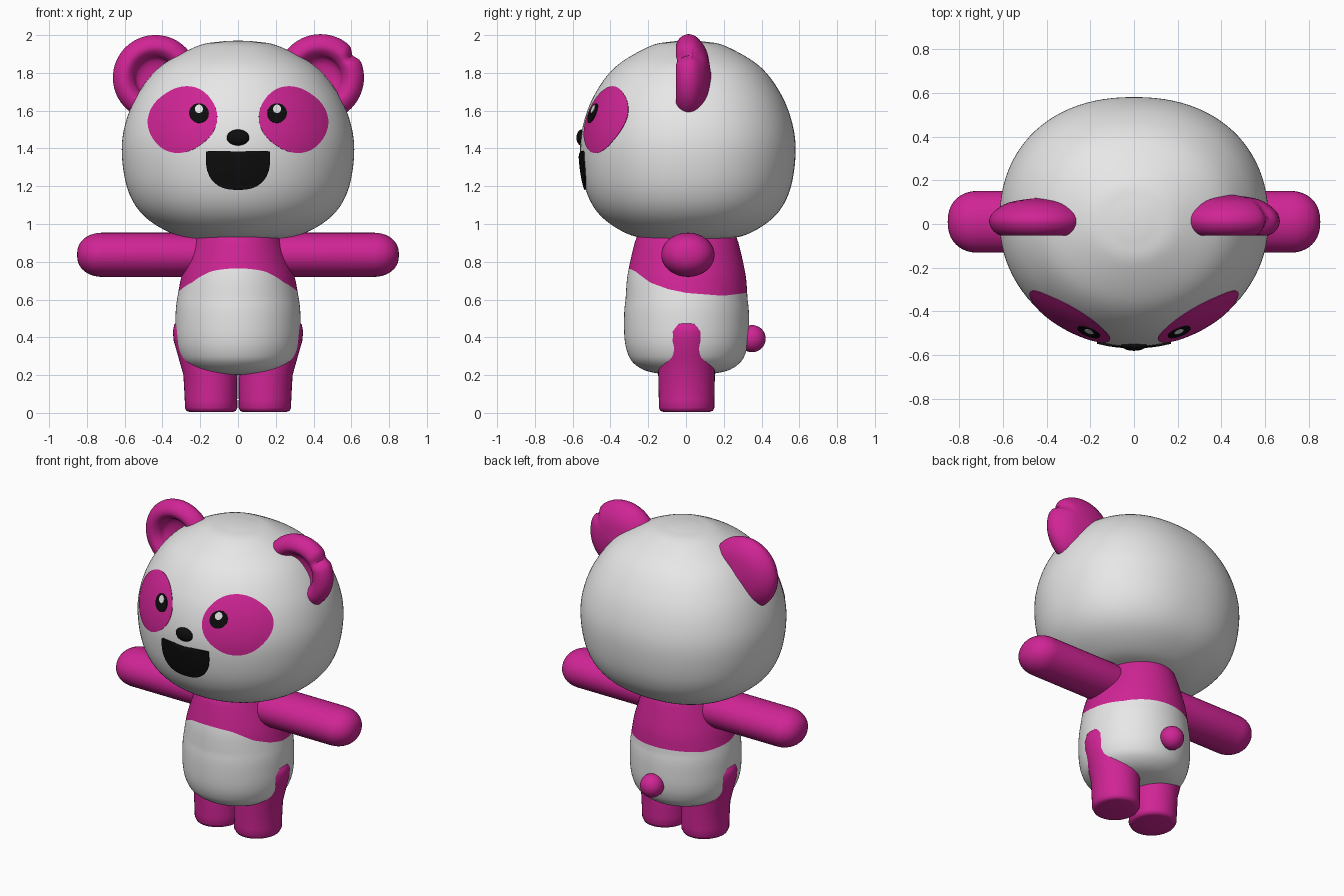
import bpy, bmesh, math
from mathutils import Vector
from mathutils.bvhtree import BVHTree

if "Cube" in bpy.data.objects:
    bpy.data.objects.remove(bpy.data.objects["Cube"])

TAU = 2 * math.pi


def material(name, rgb):
    m = bpy.data.materials.new(name)
    m.diffuse_color = (*rgb, 1)
    m.use_nodes = True
    m.node_tree.nodes["Principled BSDF"].inputs["Base Color"].default_value = m.diffuse_color
    return m


PINK = material("magenta", (0.63, 0.018, 0.30))
WHITE = material("white", (0.8, 0.8, 0.8))
BLACK = material("black", (0.004, 0.004, 0.004))


def spline(pts, steps=6):
    """Smooth curve through 2D points."""
    out = []
    for i in range(len(pts) - 1):
        p0, p1 = Vector(pts[max(i - 1, 0)]), Vector(pts[i])
        p2, p3 = Vector(pts[i + 1]), Vector(pts[min(i + 2, len(pts) - 1)])
        for k in range(steps):
            t = k / steps
            out.append(0.5 * (2 * p1 + (p2 - p0) * t + (2 * p0 - 5 * p1 + 4 * p2 - p3) * t * t
                              + (3 * p1 - p0 - 3 * p2 + p3) * t ** 3))
    return out + [Vector(pts[-1])]


def lerp_table(table, v):
    """Linear lookup in (key, value) pairs sorted by key."""
    for (a, fa), (b, fb) in zip(table, table[1:]):
        if v <= b:
            t = max(0, (v - a) / (b - a)) if b > a else 0
            return fa + (fb - fa) * t
    return table[-1][1]


def loft(name, rings, mats, split=None, angle=50):
    """Skin closed rings; bands from index split upward use the second material."""
    bm = bmesh.new()
    vs = [[bm.verts.new(p) for p in ring] for ring in rings]
    n = len(rings[0])
    for i in range(len(vs) - 1):
        for j in range(n):
            f = bm.faces.new((vs[i][j], vs[i][(j + 1) % n], vs[i + 1][(j + 1) % n], vs[i + 1][j]))
            f.material_index = int(split is not None and i >= split)
    bm.faces.new(vs[0][::-1])
    top = bm.faces.new(vs[-1])
    top.material_index = int(split is not None)
    bmesh.ops.recalc_face_normals(bm, faces=bm.faces)
    return finish(name, bm, mats, angle)


def finish(name, bm, mats, angle=50):
    me = bpy.data.meshes.new(name)
    bm.to_mesh(me)
    bm.free()
    for m in mats:
        me.materials.append(m)
    ob = bpy.data.objects.new(name, me)
    bpy.context.collection.objects.link(ob)
    bpy.ops.object.select_all(action='DESELECT')
    ob.select_set(True)
    bpy.context.view_layer.objects.active = ob
    bpy.ops.object.shade_smooth_by_angle(angle=math.radians(angle))
    return ob


def signed_pow(v, e):
    return math.copysign(abs(v) ** e, v)


def ball(name, centre, size, mat):
    bm = bmesh.new()
    bmesh.ops.create_uvsphere(bm, u_segments=32, v_segments=16, radius=1)
    for v in bm.verts:
        v.co = Vector(centre) + v.co * Vector(size)
    return finish(name, bm, [mat])


# Head: egg with a flattened base, a little squarer at the back
def head_ring(r, z, n=96):
    pts = []
    for j in range(n):
        c, s = math.cos(TAU * j / n), math.sin(TAU * j / n)
        e = 0.9 if s > 0 else 1.0
        pts.append((r * signed_pow(c, e), 0.01 + 0.927 * r * signed_pow(s, e), z))
    return pts


head_profile = spline([(0.002, 0.915), (0.2, 0.92), (0.35, 0.95), (0.5, 1.045), (0.583, 1.18),
                       (0.615, 1.37), (0.597, 1.53), (0.53, 1.69), (0.41, 1.835),
                       (0.22, 1.94), (0.1, 1.965), (0.002, 1.971)], 7)
head = loft("head", [head_ring(r, z) for r, z in head_profile], [WHITE])
head_tree = BVHTree.FromPolygons([v.co for v in head.data.vertices],
                                 [p.vertices[:] for p in head.data.polygons])


# Face details: thin plates that follow the front of the head
def face_plate(name, cx, cz, outline, mat, lift, rows=8):
    def on_head(x, z, h):
        hit, normal, _, _ = head_tree.ray_cast(Vector((x, -2, z)), Vector((0, 1, 0)))
        if normal.y > 0:
            normal = -normal
        return hit + normal * h
    rings = [[on_head(cx + dx * k, cz + dz * k, lift) for dx, dz in outline]
             for k in [0.02] + [i / rows for i in range(1, rows + 1)]]
    rings.append([on_head(cx + dx, cz + dz, -0.002) for dx, dz in outline])
    bm = bmesh.new()
    vs = [[bm.verts.new(p) for p in ring] for ring in rings]
    n = len(outline)
    for a, b in zip(vs, vs[1:]):
        for j in range(n):
            bm.faces.new((a[j], a[(j + 1) % n], b[(j + 1) % n], b[j]))
    bm.faces.new(vs[0][::-1])
    bmesh.ops.recalc_face_normals(bm, faces=bm.faces)
    if sum(f.normal.y * f.calc_area() for f in bm.faces) > 0:
        bmesh.ops.reverse_faces(bm, faces=bm.faces)
    return finish(name, bm, [mat])


def oval(rx, rz, exp=2.0, tilt=0.0, n=48):
    pts = []
    for j in range(n):
        c, s = math.cos(TAU * j / n), math.sin(TAU * j / n)
        x, z = rx * signed_pow(c, 2 / exp), rz * signed_pow(s, 2 / exp)
        pts.append((x * math.cos(tilt) - z * math.sin(tilt), x * math.sin(tilt) + z * math.cos(tilt)))
    return pts


for side, s in (("left", -1), ("right", 1)):
    face_plate(side + "_eye_patch", s * 0.293, 1.552, oval(0.185, 0.164, 2.2, -s * 0.6), PINK, 0.003)
    face_plate(side + "_eye", s * 0.205, 1.585, oval(0.051, 0.051), BLACK, 0.008, 4)
    face_plate(side + "_eye_glint", s * 0.203, 1.606, oval(0.021, 0.022), WHITE, 0.011, 2)

ball("nose", (0, -0.552, 1.457), (0.06, 0.028, 0.043), BLACK)
mouth = [(0.168 * signed_pow(math.cos(a), 0.8 if math.sin(a) < 0 else 0.12),
          0.17 * signed_pow(math.sin(a), 0.8) if math.sin(a) < 0 else 0.033 * math.sin(a) ** 0.12)
         for a in (TAU * (j + 0.5) / 64 for j in range(64))]
face_plate("mouth", 0, 1.353, mouth, BLACK, 0.009)


# Ears: round cups with a thick rim; the right rim carries a small nick
ear_profile = spline([(0.002, 0.035), (0.06, 0.03), (0.1, 0.012), (0.118, -0.025), (0.15, -0.052),
                      (0.185, -0.048), (0.215, -0.02), (0.225, 0.02), (0.2, 0.06),
                      (0.13, 0.1), (0.002, 0.12)], 4)
for side, s in (("left", -1), ("right", 1)):
    rings = []
    for r, y in ear_profile:
        ring = []
        for j in range(72):
            a = TAU * j / 72
            q, yy = r, y
            if s > 0:
                nick = math.exp(-((a - math.radians(35)) / 0.13) ** 2) * min(1, r / 0.2) ** 3
                q *= 1.02 - 0.11 * nick
                yy += 0.015 * nick if y < 0.02 else 0.015 * max(0, y) / 0.12
            ring.append((s * 0.437 + s * q * math.cos(a), yy, 1.775 + q * math.sin(a)))
        rings.append(ring)
    loft(side + "_ear", rings, [PINK])

# Body: rounded barrel whose colour line rides high on the chest and lower behind
LINE = 0.64
lower = spline([(0.002, 0.2), (0.12, 0.205), (0.22, 0.225), (0.285, 0.268), (0.315, 0.325),
                (0.329, 0.4), (0.331, 0.5), (0.327, 0.57), (0.316, LINE)])
upper = spline([(0.316, LINE), (0.3, 0.72), (0.272, 0.81), (0.24, 0.9), (0.21, 0.98)])
profile = lower + upper[1:]
radius_at = [(z, r) for r, z in profile]
line_at_y = [(-0.33, 0.765), (-0.29, 0.75), (-0.2, 0.69), (-0.1, 0.655), (0, 0.635),
             (0.2, 0.62), (0.34, 0.637)]
rings = []
for r, z in profile:
    w = max(0, (z - 0.4) / (LINE - 0.4)) if z <= LINE else (0.98 - z) / (0.98 - LINE)
    ring = []
    for j in range(96):
        c, s = math.cos(TAU * j / 96), math.sin(TAU * j / 96)
        zz = z + w * (lerp_table(line_at_y, 0.33 * s) - LINE)
        rr = lerp_table(radius_at, zz) if w > 0 else r
        ry = rr + 0.035 * max(0, min(1, (zz - 0.6) / 0.3))
        ring.append((rr * c, 0.003 + ry * s, zz))
    rings.append(ring)
loft("body", rings, [WHITE, PINK], split=len(lower) - 1)

# Arms: straight, slightly flattened rounded bars
arm = [(0.12, 0.9), (0.25, 1), (0.5, 1), (0.72, 1)]
arm += [(0.72 + 0.132 * math.sin(a), math.cos(a) ** 0.85)
        for a in (math.pi / 2 * k / 10 for k in range(1, 10))] + [(0.852, 0.01)]
for side, s in (("left", -1), ("right", 1)):
    loft(side + "_arm", [[(s * x, 0.01 + 0.141 * k * math.cos(TAU * j / 40),
                           0.837 + 0.117 * k * math.sin(TAU * j / 40)) for j in range(40)]
                         for x, k in arm], [PINK])

# Legs: stumpy columns leaning outward into the hips (centre x, radius x, radius y, z)
leg = [(0.142, 0.115, 0.12, 0.005), (0.142, 0.13, 0.138, 0.01), (0.142, 0.139, 0.147, 0.028),
       (0.143, 0.139, 0.147, 0.07), (0.146, 0.143, 0.15, 0.2), (0.165, 0.152, 0.15, 0.3),
       (0.187, 0.153, 0.146, 0.38), (0.196, 0.149, 0.14, 0.43), (0.2, 0.137, 0.125, 0.47),
       (0.2, 0.09, 0.08, 0.5), (0.2, 0.005, 0.005, 0.51)]
for side, s in (("left", -1), ("right", 1)):
    loft(side + "_leg", [[(s * (cx + rx * math.cos(TAU * j / 40)), 0.003 + ry * math.sin(TAU * j / 40), z)
                          for j in range(40)] for cx, rx, ry, z in leg], [PINK])

# Tail
ball("tail", (0, 0.35, 0.393), (0.072, 0.072, 0.072), PINK)
